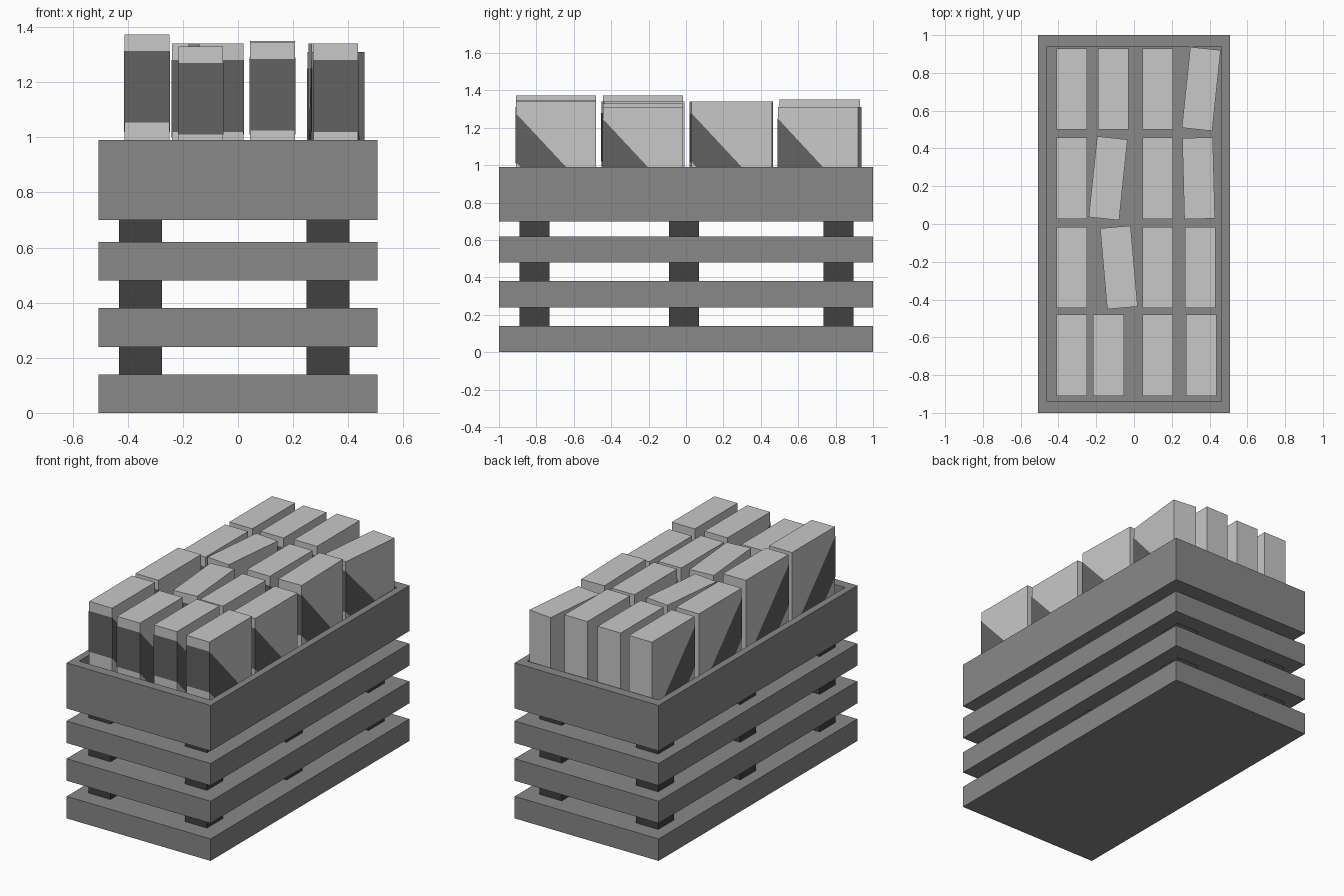
import bpy, bmesh, math
from mathutils import Matrix, Vector

if "Cube" in bpy.data.objects:
    bpy.data.objects.remove(bpy.data.objects["Cube"])


def material(name, v):
    m = bpy.data.materials.new(name)
    m.diffuse_color = (v, v, v, 1)
    m.use_nodes = True
    m.node_tree.nodes["Principled BSDF"].inputs["Base Color"].default_value = m.diffuse_color
    return m


CRATE = material("crate grey", 0.246)
POST = material("dark post", 0.052)
CARTON = material("carton light grey", 0.578)
LABEL = material("label dark grey", 0.122)


def add_box(bm, x0, x1, y0, y1, z0, z1):
    size = Vector((x1 - x0, y1 - y0, z1 - z0))
    mid = Vector(((x0 + x1) / 2, (y0 + y1) / 2, (z0 + z1) / 2))
    bmesh.ops.create_cube(bm, size=1, matrix=Matrix.Translation(mid) @ Matrix.Diagonal((*size, 1)))


def finish(bm, name, *mats):
    me = bpy.data.meshes.new(name)
    bm.to_mesh(me)
    bm.free()
    ob = bpy.data.objects.new(name, me)
    for m in mats:
        me.materials.append(m)
    bpy.context.collection.objects.link(ob)
    return ob


W, L = 0.507, 1.0      # crate half width and half length
FLOOR = 0.85           # level the cartons stand on

# Stacked crate slabs
for i, (z0, z1) in enumerate([(0, 0.14), (0.24, 0.38), (0.48, 0.62)]):
    bm = bmesh.new()
    add_box(bm, -W, W, -L, L, z0, z1)
    finish(bm, f"crate_slab_{i + 1}", CRATE)

# Deep top tray: top face stepped inwards, then pushed down
bm = bmesh.new()
add_box(bm, -W, W, -L, L, 0.70, 0.99)
bm.faces.ensure_lookup_table()
top = max(bm.faces, key=lambda f: f.calc_center_median().z)
top = bmesh.ops.extrude_discrete_faces(bm, faces=[top])["faces"][0]
for v in top.verts:
    v.co.x *= 0.463 / W
    v.co.y *= 0.938 / L
top = bmesh.ops.extrude_discrete_faces(bm, faces=[top])["faces"][0]
for v in top.verts:
    v.co.z = FLOOR
finish(bm, "crate_tray", CRATE)

# Recessed posts in each gap between slabs
for i, x in enumerate((-0.353, 0.327)):
    for j, y in enumerate((-0.81, -0.01, 0.815)):
        bm = bmesh.new()
        for z0, z1 in ((0.14, 0.24), (0.38, 0.48), (0.62, 0.70)):
            add_box(bm, x - 0.078, x + 0.078, y - 0.08, y + 0.08, z0, z1)
        finish(bm, f"crate_post_{i}_{j}", POST)


def carton(name, x, y, top, angle=0):
    """Carton with a front label that wraps diagonally down both sides."""
    hw, hl, e = 0.081, 0.215, 0.002
    bm = bmesh.new()
    add_box(bm, -hw, hw, -hl, hl, FLOOR, top)
    zt, zb, slope = top - 0.06, top - 0.32, 1.07
    f = -hl - e
    profile = [(f, zt), (f, zb), (f + (zb - FLOOR) / slope, FLOOR),
               (f + (zt - FLOOR) / slope, FLOOR)]
    right = [bm.verts.new((hw + e, py, pz)) for py, pz in profile]
    left = [bm.verts.new((-hw - e, py, pz)) for py, pz in profile]
    for vs in (right, left[::-1], (left[0], left[1], right[1], right[0])):
        bm.faces.new(vs).material_index = 1
    ob = finish(bm, name, CARTON, LABEL)
    ob.location = (x, y, 0)
    ob.rotation_euler.z = math.radians(angle)


# Four rows of cartons, front to back: (x, top height, turn)
rows = [
    (-0.695, [(-0.33, 1.373, 0), (-0.135, 1.33, 0), (0.125, 1.345, 0), (0.355, 1.34, 0)]),
    (-0.23, [(-0.33, 1.373, 0), (-0.08, 1.34, 5), (0.125, 1.33, 0), (0.35, 1.31, 0)]),
    (0.242, [(-0.33, 1.34, 0), (-0.137, 1.34, -6), (0.125, 1.34, 0), (0.342, 1.34, 1.5)]),
    (0.715, [(-0.33, 1.34, 0), (-0.11, 1.34, 0), (0.125, 1.35, 0), (0.356, 1.31, -6)]),
]
for r, (y, items) in enumerate(rows):
    for c, (x, top_z, turn) in enumerate(items):
        carton(f"carton_{r + 1}_{c + 1}", x, y, top_z, turn)
